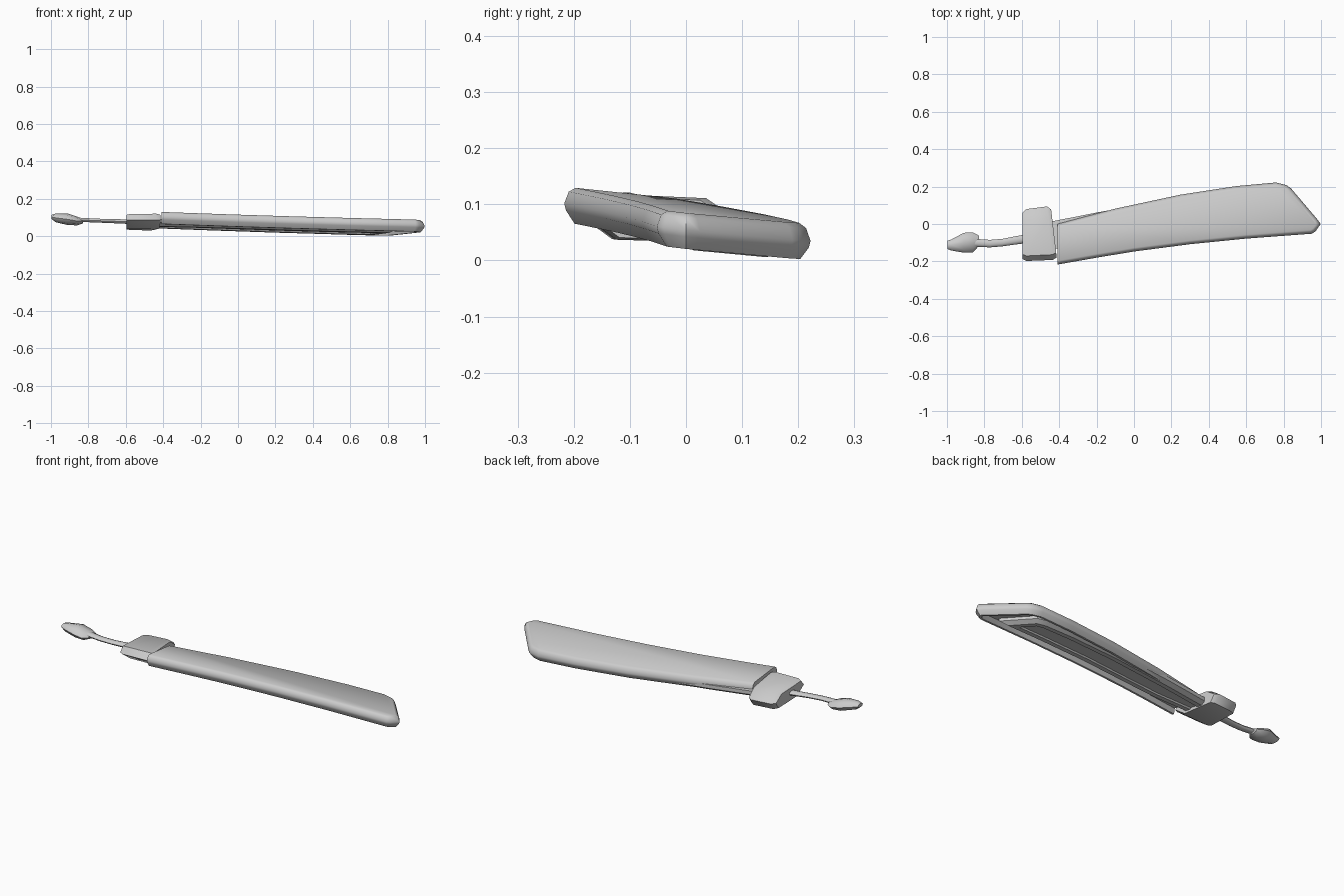
import bpy, bmesh, math
from mathutils import Vector

cube = bpy.data.objects.get("Cube")
if cube:
    bpy.data.objects.remove(cube, do_unlink=True)

grey = bpy.data.materials.new("plain grey")
grey.use_nodes = True
grey.diffuse_color = (0.6, 0.6, 0.6, 1)
grey.node_tree.nodes["Principled BSDF"].inputs["Base Color"].default_value = (0.6, 0.6, 0.6, 1)


def top_plane(x, y):
    """Height of the tilted plane the sheathed blade lies in."""
    return 0.1015 - 0.0173 * x - 0.106 * y


def finish(name, bm, angle):
    bmesh.ops.recalc_face_normals(bm, faces=bm.faces)
    mesh = bpy.data.meshes.new(name)
    bm.to_mesh(mesh)
    bm.free()
    obj = bpy.data.objects.new(name, mesh)
    bpy.context.collection.objects.link(obj)
    mesh.materials.append(grey)
    bpy.ops.object.select_all(action='DESELECT')
    obj.select_set(True)
    bpy.context.view_layer.objects.active = obj
    bpy.ops.object.shade_smooth_by_angle(angle=math.radians(angle))
    return obj


def inset(path, d):
    """Move an open counter-clockwise path inwards; its ends keep their x."""
    pts = [Vector(p) for p in path]
    normals = []
    for a, b in zip(pts, pts[1:]):
        e = (b - a).normalized()
        normals.append(Vector((-e.y, e.x)))
    out = []
    for i, p in enumerate(pts):
        if i == 0 or i == len(pts) - 1:
            n = normals[0] if i == 0 else normals[-1]
            out.append(p + Vector((0, d / n.y)))
        else:
            n0, n1 = normals[i - 1], normals[i]
            out.append(p + (n0 + n1) * d / (1 + n0.dot(n1)))
    return out


def layered(name, path, rings, angle=40):
    """Stack inset copies of an outline; rings are (inset, drop below the plane)."""
    bm = bmesh.new()
    loops = []
    for d, drop in rings:
        loops.append([bm.verts.new((p.x, p.y, top_plane(p.x, p.y) - drop)) for p in inset(path, d)])
    n = len(path)
    for a, b in zip(loops, loops[1:]):
        for i in range(n - 1):
            bm.faces.new((a[i], a[i + 1], b[i + 1], b[i]))
    bm.faces.new(loops[0])
    bm.faces.new(loops[-1])
    # flat end wall at the mouth
    bm.faces.new([l[0] for l in loops] + [l[-1] for l in reversed(loops)])
    return finish(name, bm, angle)


def loft(name, sections, sides=None, angle=40):
    """Join equal-length rings of points and cap both ends."""
    bm = bmesh.new()
    loops = [[bm.verts.new(p) for p in s] for s in sections]
    n = len(loops[0])
    for a, b in zip(loops, loops[1:]):
        for i in range(n):
            j = (i + 1) % n
            bm.faces.new((a[i], a[j], b[j], b[i]))
    bm.faces.new(loops[0])
    bm.faces.new(loops[-1])
    return finish(name, bm, angle)


# Scabbard: curved shell, bevelled rim, recessed underside
scabbard_outline = [(-0.41, -0.217), (-0.2, -0.18), (0, -0.147), (0.3, -0.108), (0.6, -0.078),
                    (0.95, -0.052), (0.97, -0.04), (0.998, 0.0), (0.98, 0.025), (0.84, 0.19),
                    (0.815, 0.208), (0.76, 0.222), (0.55, 0.203), (0.25, 0.157), (-0.1, 0.082),
                    (-0.41, 0.0)]
layered("scabbard", scabbard_outline,
        [(0.02, 0), (0.008, 0.008), (0, 0.03), (0.003, 0.042), (0.018, 0.064), (0.03, 0.064), (0.036, 0.035)])

# Blade: lies in the recess, bevelled edges and a shallow fuller
blade_outline = [(-0.47, -0.135), (-0.2, -0.12), (0, -0.093), (0.3, -0.05), (0.6, -0.022), (0.85, -0.005),
                 (0.74, 0.155), (0.68, 0.168), (0.5, 0.16), (0.2, 0.128), (-0.17, 0.067), (-0.47, 0.008)]
layered("blade", blade_outline,
        [(0.0, 0.03), (0, 0.05), (0.022, 0.068), (0.05, 0.068), (0.055, 0.06)], 30)


# Guard: long hexagonal block with pointed ends
def guard_ring(x, s, skew):
    cy, cz = -0.055 + skew, 0.075
    hexagon = [(-0.143, 0.012), (-0.115, 0.045), (0.085, 0.036), (0.143, -0.004), (0.115, -0.044), (-0.075, -0.038)]
    return [(x + 0.03 * (0.5 - (y + 0.143) / 0.286) * (x > -0.5), cy + y * s, cz + z * s) for y, z in hexagon]


loft("guard", [guard_ring(-0.597, 0.86, -0.008), guard_ring(-0.575, 0.97, -0.004), guard_ring(-0.45, 1.0, 0.006),
               guard_ring(-0.428, 0.9, 0.004)], angle=50)


def oval(x, y, z, ry, rz, sides, tilt=0.0):
    out = []
    for i in range(sides):
        a = 2 * math.pi * i / sides
        out.append((x + tilt * math.cos(a), y + ry * math.cos(a), z + rz * math.sin(a)))
    return out


# Handle: slim curved rod
loft("handle", [oval(-0.57, -0.078, 0.077, 0.024, 0.013, 10), oval(-0.63, -0.087, 0.079, 0.022, 0.012, 10),
                oval(-0.70, -0.099, 0.081, 0.02, 0.011, 10), oval(-0.77, -0.105, 0.084, 0.02, 0.011, 10),
                oval(-0.86, -0.1, 0.088, 0.021, 0.012, 10)])

# Pommel: faceted bulb
loft("pommel", [oval(-0.998, -0.112, 0.103, 0.022, 0.010, 8), oval(-0.975, -0.112, 0.098, 0.03, 0.023, 8),
                oval(-0.91, -0.1, 0.09, 0.053, 0.031, 8), oval(-0.86, -0.098, 0.081, 0.053, 0.023, 8),
                oval(-0.83, -0.09, 0.08, 0.028, 0.012, 8)], angle=50)
